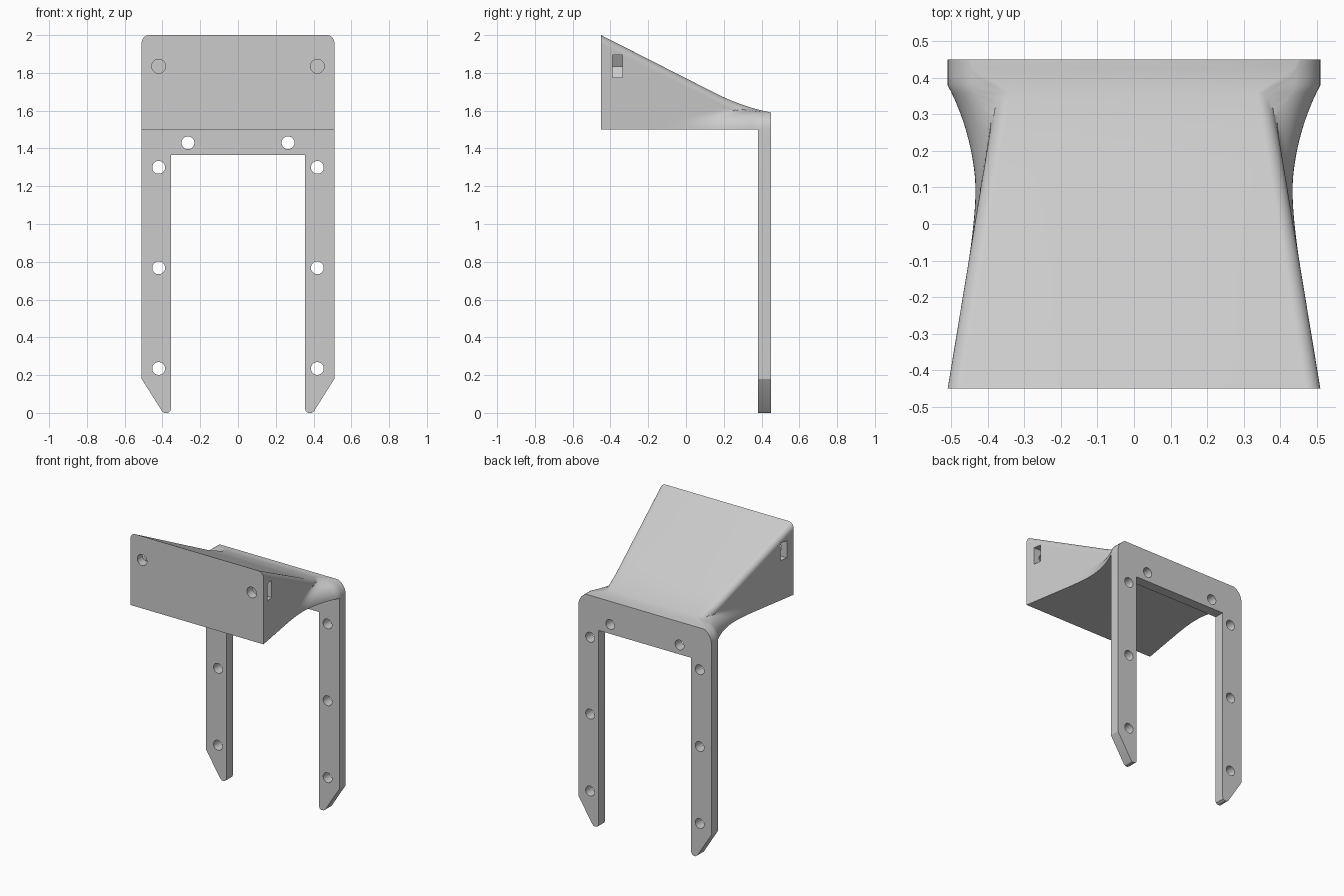
import bpy, bmesh, math

if "Cube" in bpy.data.objects:
    bpy.data.objects.remove(bpy.data.objects["Cube"])

FRONT, BACK, PLATE = -0.45, 0.45, 0.38   # depth of front face, back face, plate front
BASE, HALF = 1.5, 0.51                   # underside of the hood, half width

grey = bpy.data.materials.new("light grey")
grey.use_nodes = True
grey.diffuse_color = (0.6, 0.6, 0.6, 1)
grey.node_tree.nodes["Principled BSDF"].inputs["Base Color"].default_value = (0.6, 0.6, 0.6, 1)


def skin(name, rings):
    """Closed solid through equal rings of points."""
    bm = bmesh.new()
    loops = [[bm.verts.new(p) for p in ring] for ring in rings]
    for a, b in zip(loops, loops[1:]):
        for i in range(len(a)):
            j = (i + 1) % len(a)
            bm.faces.new((a[i], a[j], b[j], b[i]))
    bm.faces.new(loops[0])
    bm.faces.new(loops[-1])
    bmesh.ops.recalc_face_normals(bm, faces=bm.faces)
    mesh = bpy.data.meshes.new(name)
    bm.to_mesh(mesh)
    bm.free()
    mesh.materials.append(grey)
    obj = bpy.data.objects.new(name, mesh)
    bpy.context.collection.objects.link(obj)
    return obj


def prism(name, outline, y0, y1):
    return skin(name, [[(x, y, z) for x, z in outline] for y in (y0, y1)])


def circle(x, z, r, n=32):
    return [(x + r * math.cos(math.tau * i / n), z + r * math.sin(math.tau * i / n))
            for i in range(n)]


def combine(target, tool, operation):
    mod = target.modifiers.new("cut", 'BOOLEAN')
    mod.operation, mod.solver, mod.object = operation, 'EXACT', tool
    bpy.context.view_layer.update()
    graph = bpy.context.evaluated_depsgraph_get()
    mesh = bpy.data.meshes.new_from_object(target.evaluated_get(graph))
    target.modifiers.clear()
    target.data = mesh
    bpy.data.objects.remove(tool)


# Hood: sloping top, tapering sides that flare out to the plate
def top(y):
    u = max(y - 0.15, 0)
    return 2 - 0.508 * (y - FRONT) + 0.527 * u * u


def half_width(y, z):
    corner, round_back = 0.04, 0.1
    side = HALF - 0.165 * (y - FRONT)
    up = max(z - (top(y) - corner), 0)
    side += math.sqrt(max(corner ** 2 - up ** 2, 0)) - corner
    reach = min(max(y, 0) / PLATE, 1)
    flare = 0.43 + (HALF - 0.43) * reach ** 2.5 - round_back
    rise = z - BASE
    if rise < round_back:
        flare += math.sqrt(round_back ** 2 - rise ** 2)
    else:
        flare -= 6 * (rise - round_back)
    blend = 0.025
    h = max(blend - abs(side - flare), 0)
    return max(side, flare) + h * h / (4 * blend)


def section(y, n=26):
    half = []
    for i in range(n + 1):
        z = BASE + (top(y) - BASE) * (1 - (1 - i / n) ** 2)
        half.append((half_width(y, z), y, z))
    return half + [(-x, y, z) for x, y, z in reversed(half)]


steps = 40
depths = [FRONT + (PLATE - FRONT) * i / steps for i in range(steps + 1)]
depths += [PLATE + (BACK - PLATE) * i / 3 for i in (1, 2, 3)]
body = skin("hooded_bracket", [section(y) for y in depths])

# Fork plate: crossbar and two legs with bevelled tips
right_edge = [(0.355, 1.365), (0.355, 0.02), (0.36, 0.007), (0.372, 0), (0.39, 0),
              (0.403, 0.01), (HALF, 0.18), (HALF, BASE)]
outline = right_edge + [(-x, z) for x, z in reversed(right_edge)]
combine(body, prism("fork_plate", outline, PLATE, BACK), 'UNION')

for s in (-1, 1):
    # Through holes in the crossbar and legs
    for x, z in ((0.265, 1.43), (0.42, 1.3), (0.42, 0.768), (0.42, 0.235)):
        combine(body, prism("screw_hole", circle(s * x, z, 0.034), 0.3, 0.5), 'DIFFERENCE')
    # Blind hole in the front face
    combine(body, prism("front_hole", circle(s * 0.42, 1.835, 0.037), -0.5, -0.25), 'DIFFERENCE')
    # Pointed nut slot open to the side
    nut = [(0.35, 1.835), (0.385, 1.895), (0.6, 1.895), (0.6, 1.775), (0.385, 1.775)]
    combine(body, prism("nut_slot", [(s * x, z) for x, z in nut], -0.39, -0.335), 'DIFFERENCE')

bpy.ops.object.select_all(action='DESELECT')
body.select_set(True)
bpy.context.view_layer.objects.active = body
bpy.ops.object.shade_smooth_by_angle(angle=math.radians(30))
